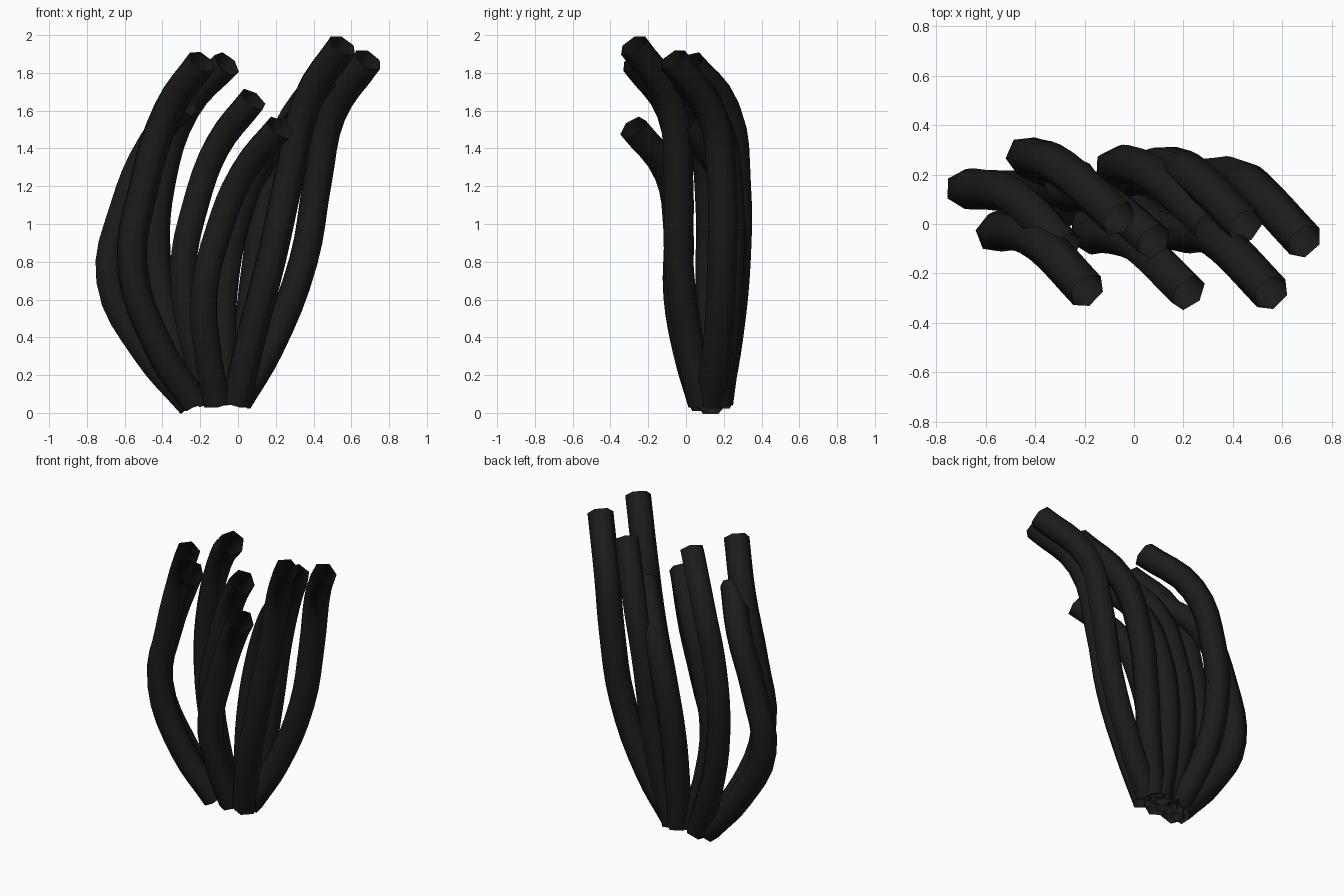
import bpy

if "Cube" in bpy.data.objects:
    bpy.data.objects.remove(bpy.data.objects["Cube"])

RADIUS = 0.08

black = bpy.data.materials.new("black")
black.diffuse_color = (0.012, 0.011, 0.010, 1)
black.use_nodes = True
black.node_tree.nodes["Principled BSDF"].inputs["Base Color"].default_value = black.diffuse_color

# Each strand: front-view path (x, z) from base to tip, and depth y at base, belly, tip
STRANDS = [
    ([(-.25, .04), (-.49, .32), (-.68, .70), (-.61, 1.08), (-.46, 1.43), (-.28, 1.635)], (.13, .14, -.10)),
    ([(-.23, .05), (-.42, .35), (-.56, .78), (-.50, 1.19), (-.37, 1.60), (-.19, 1.86)], (.09, -.035, -.27)),
    ([(-.21, .05), (-.35, .40), (-.435, .82), (-.41, 1.22), (-.285, 1.60), (-.06, 1.85)], (.17, .27, .02)),
    ([(-.14, .05), (-.24, .38), (-.29, .75), (-.225, 1.10), (-.11, 1.41), (.08, 1.66)], (.13, .13, -.07)),
    ([(-.11, .05), (-.16, .32), (-.18, .62), (-.10, .97), (.02, 1.26), (.22, 1.51)], (.09, -.04, -.28)),
    ([(-.06, .05), (-.08, .36), (-.07, .68), (-.01, 1.0), (.10, 1.28), (.31, 1.54)], (.17, .235, -.01)),
    ([(-.02, .05), (.05, .40), (.10, .78), (.155, 1.15), (.255, 1.48), (.45, 1.775)], (.16, .235, -.01)),
    ([(-.01, .05), (.07, .40), (.18, .83), (.265, 1.22), (.37, 1.66), (.555, 1.945)], (.09, -.04, -.28)),
    ([(.0, .06), (.165, .34), (.345, .80), (.42, 1.22), (.495, 1.58), (.69, 1.87)], (.13, .19, -.07)),
]


def mix(a, b, t):
    return a + (b - a) * t


def strand(name, path, depth):
    """Six-sided open tube along a smooth path."""
    base, belly, tip = depth
    ys = [base, mix(base, belly, .6), belly, belly, mix(belly, tip, .2), tip]
    curve = bpy.data.curves.new(name, 'CURVE')
    curve.dimensions = '3D'
    curve.resolution_u = 4
    curve.bevel_depth = RADIUS
    curve.bevel_resolution = 1
    curve.use_fill_caps = False
    spline = curve.splines.new('BEZIER')
    spline.bezier_points.add(len(path) - 1)
    for p, (x, z), y in zip(spline.bezier_points, path, ys):
        p.co = (x, y, z)
        p.handle_left_type = p.handle_right_type = 'AUTO'
    curve.materials.append(black)
    ob = bpy.data.objects.new(name, curve)
    bpy.context.collection.objects.link(ob)
    # turn into a mesh with smooth sides
    bpy.ops.object.select_all(action='DESELECT')
    ob.select_set(True)
    bpy.context.view_layer.objects.active = ob
    bpy.ops.object.convert(target='MESH')
    bpy.ops.object.shade_smooth_by_angle(angle=1.2)


for i, (path, depth) in enumerate(STRANDS, 1):
    strand(f"strand_{i}", path, depth)
